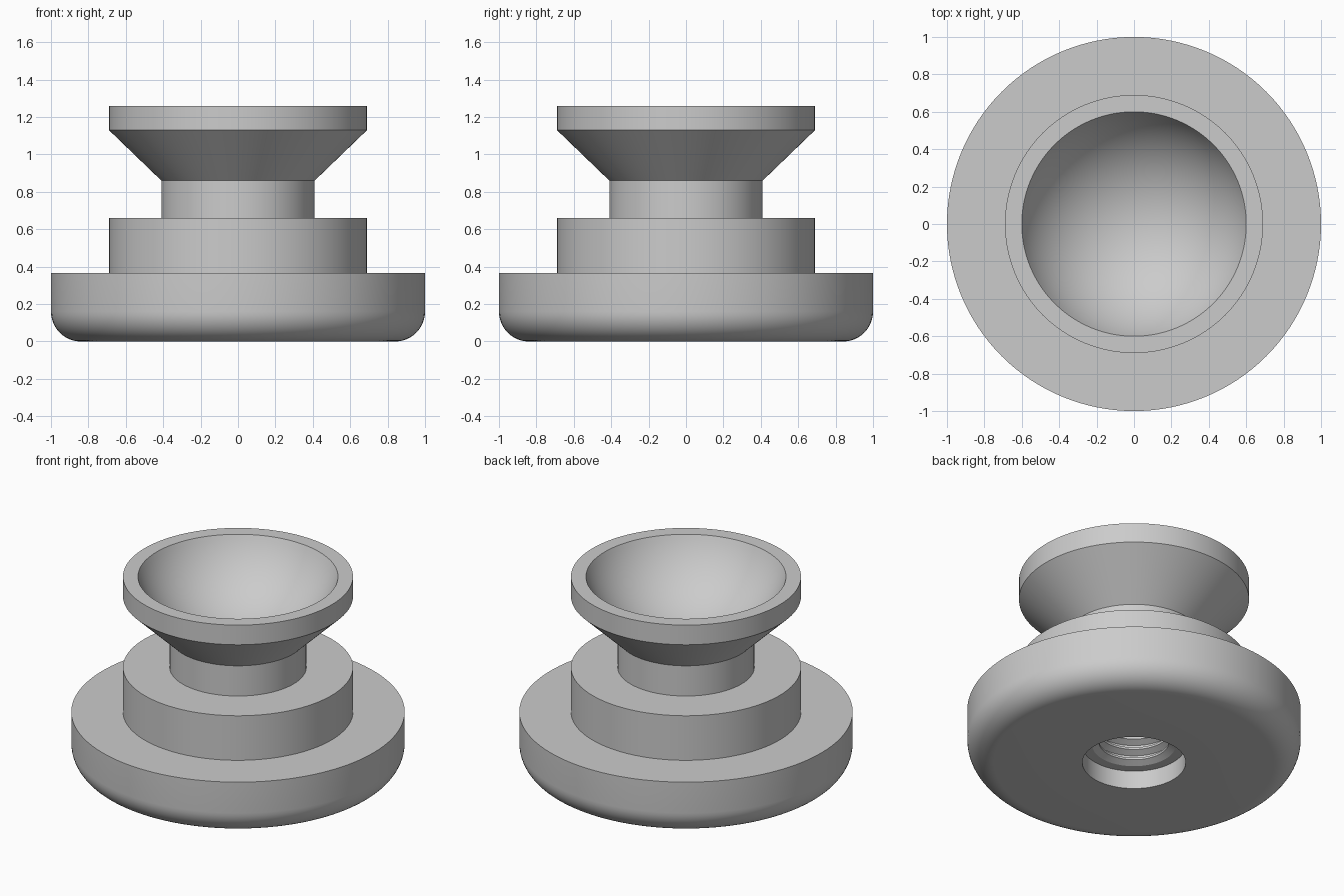
import bpy
import bmesh
import math

SEGMENTS = 128

default_cube = bpy.data.objects.get("Cube")
if default_cube:
    bpy.data.objects.remove(default_cube, do_unlink=True)


def make_material(name, colour):
    material = bpy.data.materials.new(name)
    material.use_nodes = True
    material.diffuse_color = colour
    material.node_tree.nodes["Principled BSDF"].inputs["Base Color"].default_value = colour
    return material


def arc(centre_r, centre_z, radius, start, end, steps):
    """Profile points along an arc, angles in degrees."""
    points = []
    for i in range(steps + 1):
        angle = math.radians(start + (end - start) * i / steps)
        points.append((centre_r + radius * math.cos(angle),
                       centre_z + radius * math.sin(angle)))
    return points


def thread(bottom, top, outer, inner, turns):
    """Zigzag profile of ring-shaped thread ridges, listed from top to bottom."""
    pitch = (top - bottom) / turns
    points = []
    for i in range(turns):
        z = top - i * pitch
        points += [(outer, z), (outer, z - pitch * 0.2),
                   (inner, z - pitch * 0.5), (inner, z - pitch * 0.7)]
    return points + [(outer, bottom)]


def revolve(name, profile, material):
    """Turn a profile of (radius, height) points into a closed solid."""
    bm = bmesh.new()
    verts = [bm.verts.new((r, 0, z)) for r, z in profile]
    edges = [bm.edges.new(pair) for pair in zip(verts, verts[1:])]
    bmesh.ops.spin(bm, geom=verts + edges, cent=(0, 0, 0), axis=(0, 0, 1),
                   angle=math.tau, steps=SEGMENTS, use_duplicate=False)
    bmesh.ops.remove_doubles(bm, verts=bm.verts, dist=0.0001)
    bmesh.ops.recalc_face_normals(bm, faces=bm.faces)
    mesh = bpy.data.meshes.new(name)
    bm.to_mesh(mesh)
    bm.free()
    mesh.materials.append(material)
    obj = bpy.data.objects.new(name, mesh)
    bpy.context.collection.objects.link(obj)
    bpy.ops.object.select_all(action="DESELECT")
    obj.select_set(True)
    bpy.context.view_layer.objects.active = obj
    bpy.ops.object.shade_smooth_by_angle(angle=math.radians(25))
    return obj


grey = make_material("plain grey", (0.6, 0.6, 0.6, 1))

# Threaded blind bore with a wider recess at the bottom
bore = [(0, 0.62)] + thread(0.12, 0.62, 0.25, 0.21, 7) + [(0.31, 0.12), (0.31, 0)]

# Wide foot with a rounded lower edge
foot = arc(0.84, 0.16, 0.16, -90, 0, 12) + [(1, 0.365)]

# Stepped collar, neck and flared cup
collar = [(0.69, 0.365), (0.69, 0.66)]
neck = [(0.41, 0.66), (0.41, 0.86)]
cup = [(0.69, 1.13), (0.69, 1.26)]

# Spherical bowl sunk into the cup
rim_radius, depth, top = 0.6, 0.4, 1.26
ball = (rim_radius ** 2 + depth ** 2) / (2 * depth)
half_angle = math.degrees(math.asin(rim_radius / ball))
bowl = arc(0, top - depth + ball, ball, half_angle - 90, -90, 24)
bowl[-1] = (0, top - depth)

revolve("knob_body", bore + foot + collar + neck + cup + bowl, grey)
